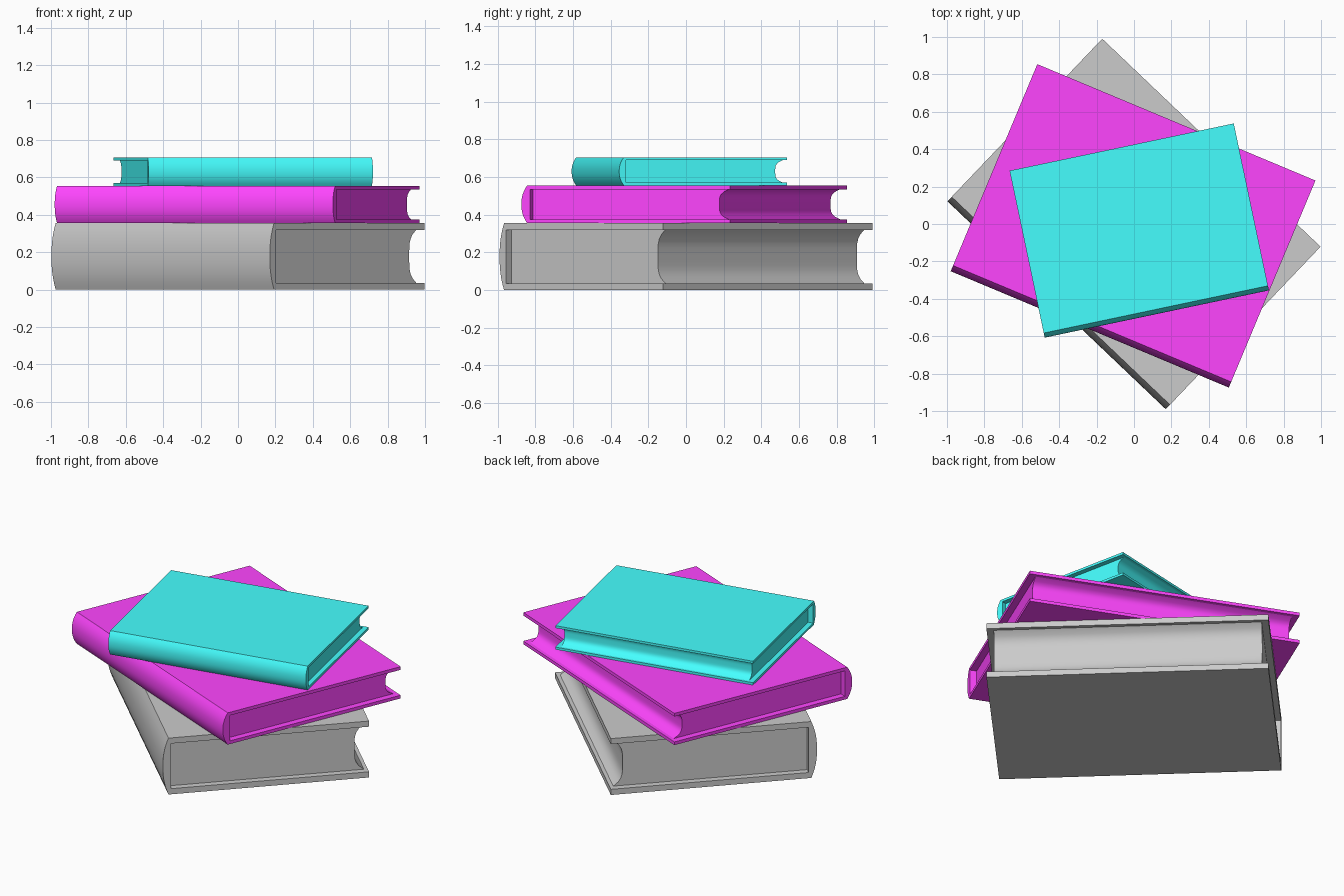
import bpy, bmesh, math

if "Cube" in bpy.data.objects:
    bpy.data.objects.remove(bpy.data.objects["Cube"])


def extrude_profile(name, profile, length, material):
    """Sweep a closed (y, z) outline along x, centred on x = 0."""
    bm = bmesh.new()
    face = bm.faces.new([bm.verts.new((-length / 2, y, z)) for y, z in profile])
    swept = bmesh.ops.extrude_face_region(bm, geom=[face])["geom"]
    verts = [v for v in swept if isinstance(v, bmesh.types.BMVert)]
    bmesh.ops.translate(bm, verts=verts, vec=(length, 0, 0))
    bmesh.ops.recalc_face_normals(bm, faces=bm.faces)
    mesh = bpy.data.meshes.new(name)
    bm.to_mesh(mesh)
    bm.free()
    obj = bpy.data.objects.new(name, mesh)
    bpy.context.collection.objects.link(obj)
    if material:
        mesh.materials.append(material)
    bpy.ops.object.select_all(action='DESELECT')
    obj.select_set(True)
    bpy.context.view_layer.objects.active = obj
    bpy.ops.object.shade_smooth_by_angle(angle=math.radians(30))
    return obj


def curve(y_edge, y_mid, z0, z1, power, n=12):
    """Rounded run of points from z0 to z1, reaching y_mid half way."""
    points = []
    for i in range(n + 1):
        u = 2 * i / n - 1
        points.append((y_mid + (y_edge - y_mid) * abs(u) ** power,
                       z0 + (z1 - z0) * i / n))
    return points


def book(name, scale, height, location, angle, color=None):
    material = None
    if color:
        material = bpy.data.materials.new(name + "_color")
        material.diffuse_color = (*color, 1)
        material.use_nodes = True
        material.node_tree.nodes["Principled BSDF"].inputs["Base Color"].default_value = material.diffuse_color
    length, half = 1.612 * scale, 0.6 * scale
    board = 0.1 * height
    spine = -half + 0.033 * scale
    inner = spine + 0.016 * scale

    # Cover: two boards joined by a rounded spine
    cover = curve(spine, -half, 0, height, 2.3)
    cover += [(half, height), (half, height - board), (inner, height - board),
              (inner, board), (half, board), (half, 0)]
    # Pages: inset block with a hollow fore-edge
    low, high = board, height - board
    pages = curve(half - 0.022 * scale, half - 0.077 * scale, low, high, 4)
    pages += [(inner, high), (inner, low)]

    parts = [extrude_profile(name + "_cover", cover, length, material),
             extrude_profile(name + "_pages", pages, length - 0.08 * scale, material)]
    for part in parts:
        part.location = location
        part.rotation_euler.z = math.radians(angle)


# Stack from bottom to top
book("bottom_book", 1.0, 0.355, (0, 0, 0), -43.6)
book("middle_book", 1.0, 0.2, (-0.005, -0.01, 0.355), -22.7, (1, 0.06, 1))
book("top_book", 0.76, 0.15, (0.028, -0.035, 0.555), 11.9, (0.06, 1, 1))
